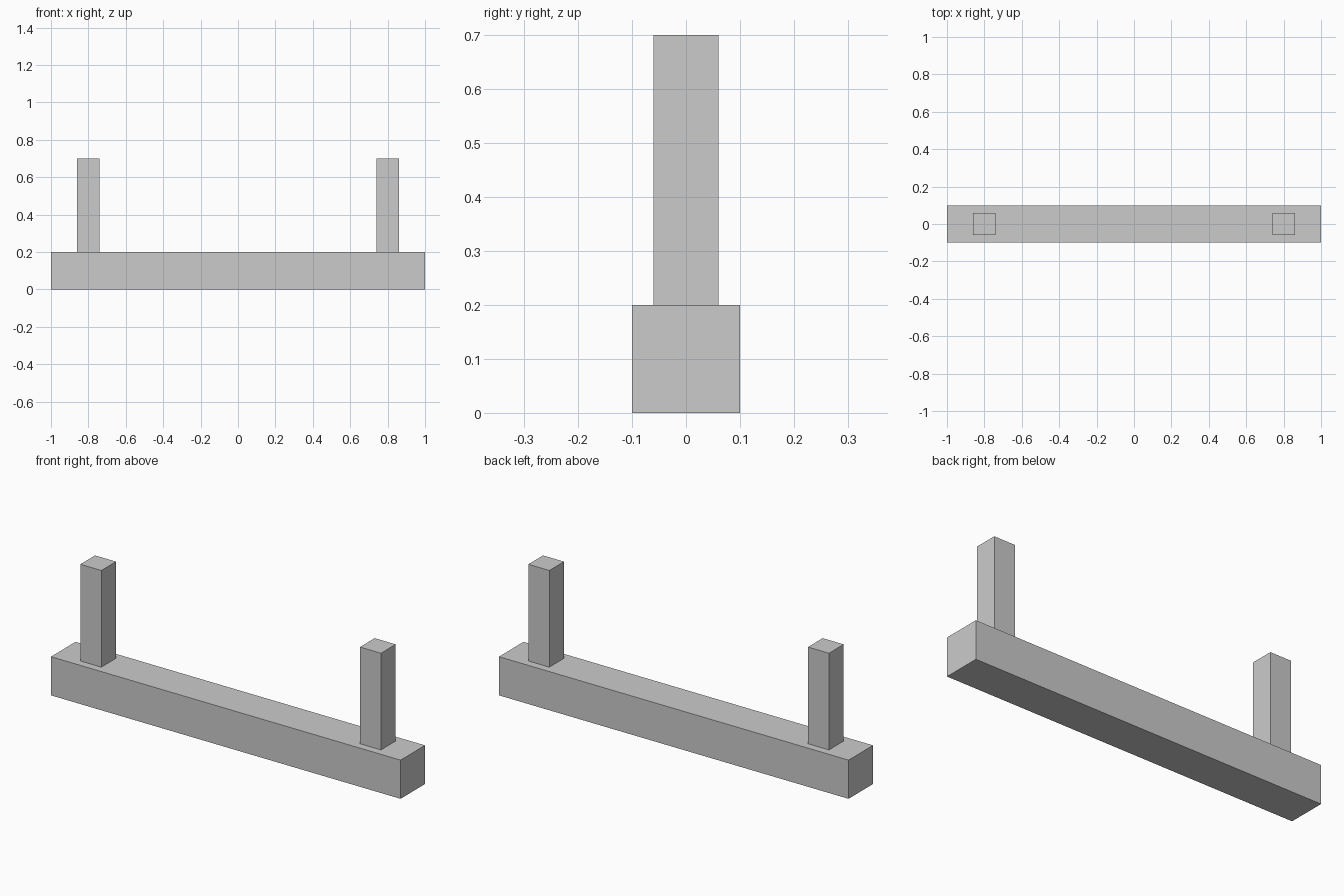
import bpy

if "Cube" in bpy.data.objects:
    bpy.data.objects.remove(bpy.data.objects["Cube"])


def box(name, size, center):
    bpy.ops.mesh.primitive_cube_add(size=1, location=center)
    obj = bpy.context.object
    obj.name = name
    obj.scale = size
    bpy.ops.object.transform_apply(location=False, rotation=False, scale=True)
    return obj


# Long base beam
box("base_beam", (2.0, 0.2, 0.2), (0, 0, 0.1))

# Upright posts standing on the beam, mirrored left and right
for side, label in ((-1, "left"), (1, "right")):
    box(f"{label}_post", (0.12, 0.12, 0.5), (side * 0.8, 0, 0.45))
